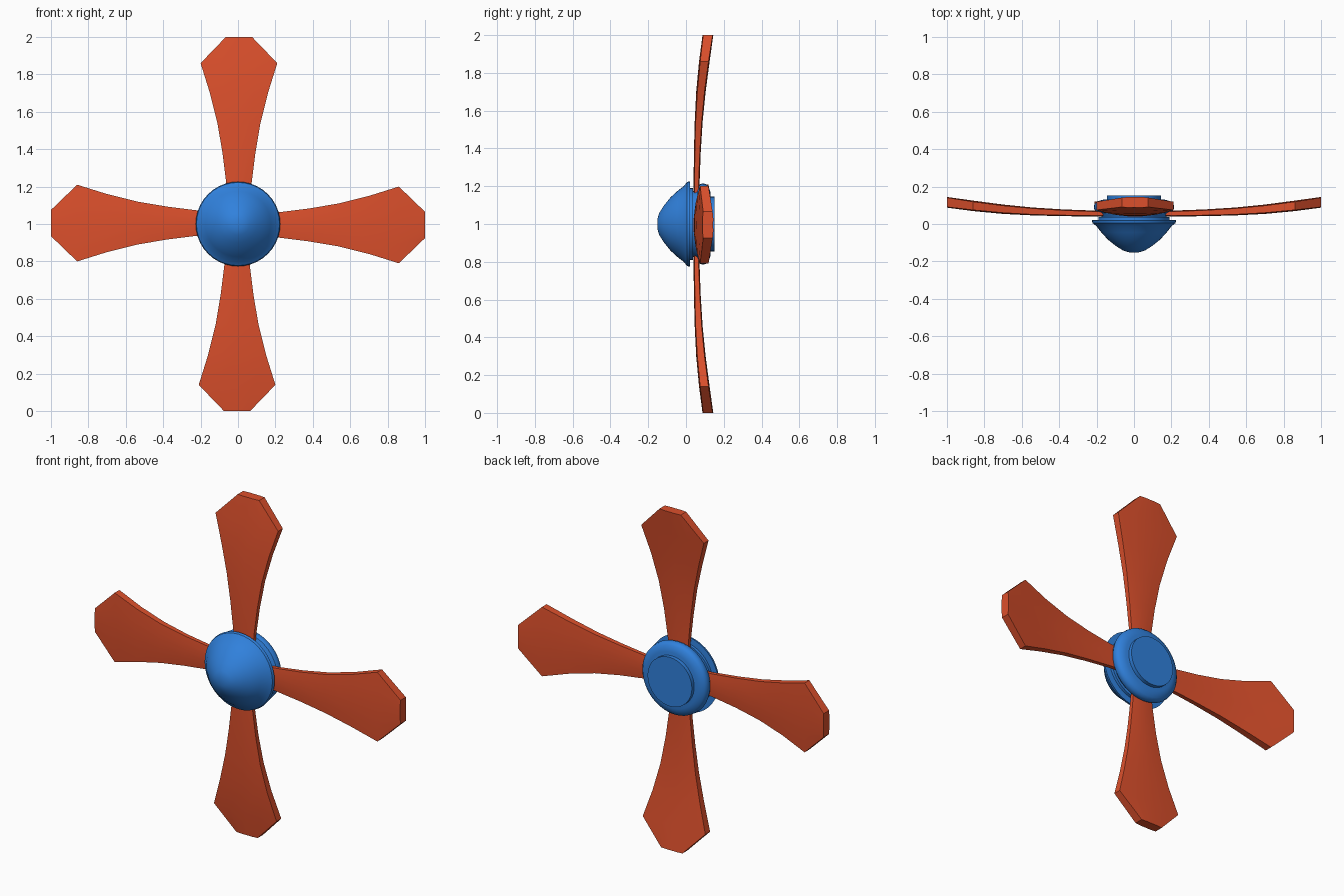
import bpy, bmesh, math
from mathutils import Matrix, Vector

if "Cube" in bpy.data.objects:
    bpy.data.objects.remove(bpy.data.objects["Cube"])

HUB_Z = 1.0


def material(name, rgb):
    m = bpy.data.materials.new(name)
    m.diffuse_color = (*rgb, 1)
    m.use_nodes = True
    m.node_tree.nodes["Principled BSDF"].inputs["Base Color"].default_value = m.diffuse_color
    return m


RED = material("blade_red", (0.72, 0.08, 0.025))
BLUE = material("hub_blue", (0.03, 0.22, 0.72))


def finish(name, bm, mat, angle):
    bmesh.ops.recalc_face_normals(bm, faces=bm.faces)
    me = bpy.data.meshes.new(name)
    bm.to_mesh(me)
    bm.free()
    me.materials.append(mat)
    ob = bpy.data.objects.new(name, me)
    bpy.context.collection.objects.link(ob)
    bpy.ops.object.select_all(action='DESELECT')
    ob.select_set(True)
    bpy.context.view_layer.objects.active = ob
    bpy.ops.object.shade_smooth_by_angle(angle=math.radians(angle))
    return ob


def skin(bm, rings):
    """Bridge matching closed rings and cap both ends."""
    rings = [[bm.verts.new(p) for p in r] for r in rings]
    n = len(rings[0])
    for a, b in zip(rings, rings[1:]):
        for i in range(n):
            j = (i + 1) % n
            bm.faces.new((a[i], a[j], b[j], b[i]))
    bm.faces.new(rings[0])
    bm.faces.new(rings[-1])


def lathe(name, profile, mat, segs=40, angle=35):
    """Turn (radius, y) points about the hub axis."""
    bm = bmesh.new()
    turn = [2 * math.pi * i / segs for i in range(segs)]
    skin(bm, [[(r * math.cos(t), y, HUB_Z + r * math.sin(t)) for t in turn]
              for r, y in profile])
    return finish(name, bm, mat, angle)


# Nose cone with a flared lip, and the collar behind it
lathe("nose_cone", [(0.025, -0.152), (0.06, -0.141), (0.10, -0.115),
                    (0.14, -0.083), (0.175, -0.045), (0.20, -0.012),
                    (0.222, 0.005), (0.226, 0.02), (0.19, 0.022),
                    (0.19, 0.038)], BLUE)

# Rear hub with rounded flange and raised back plate
lathe("rear_hub", [(0.17, 0.03), (0.185, 0.06), (0.208, 0.07), (0.215, 0.085),
                   (0.212, 0.105), (0.20, 0.118), (0.18, 0.126),
                   (0.165, 0.13)], BLUE)
lathe("back_plate", [(0.145, 0.11), (0.145, 0.152)], BLUE)

# Blade stations: radius, half width, centre y, half thickness, edge half thickness
STATIONS = [(0.08, 0.058, 0.056, 0.015, 0.010), (0.22, 0.068, 0.056, 0.016, 0.011),
            (0.38, 0.088, 0.060, 0.018, 0.013), (0.54, 0.115, 0.067, 0.021, 0.016),
            (0.70, 0.155, 0.079, 0.025, 0.019), (0.86, 0.205, 0.097, 0.028, 0.022),
            (1.00, 0.070, 0.116, 0.028, 0.025)]
SHIFT = 0.005


def blade(name, turn):
    bm = bmesh.new()
    rings = []
    for r, w, y, t, e in STATIONS:
        half = [(-1, -e), (-0.5, -(t + e) / 2 - 0.002), (0, -t),
                (0.5, -(t + e) / 2 - 0.002), (1, -e)]
        section = half + [(u, -v) for u, v in reversed(half)]
        rings.append([(u * w + SHIFT, y + v, r) for u, v in section])
    skin(bm, rings)
    bm.transform(Matrix.Translation(Vector((0, 0, HUB_Z)))
                 @ Matrix.Rotation(turn, 4, 'Y'))
    return finish(name, bm, RED, 40)


# Four blades around the hub
for i, side in enumerate(("top", "right", "bottom", "left")):
    blade(side + "_blade", i * math.pi / 2)
